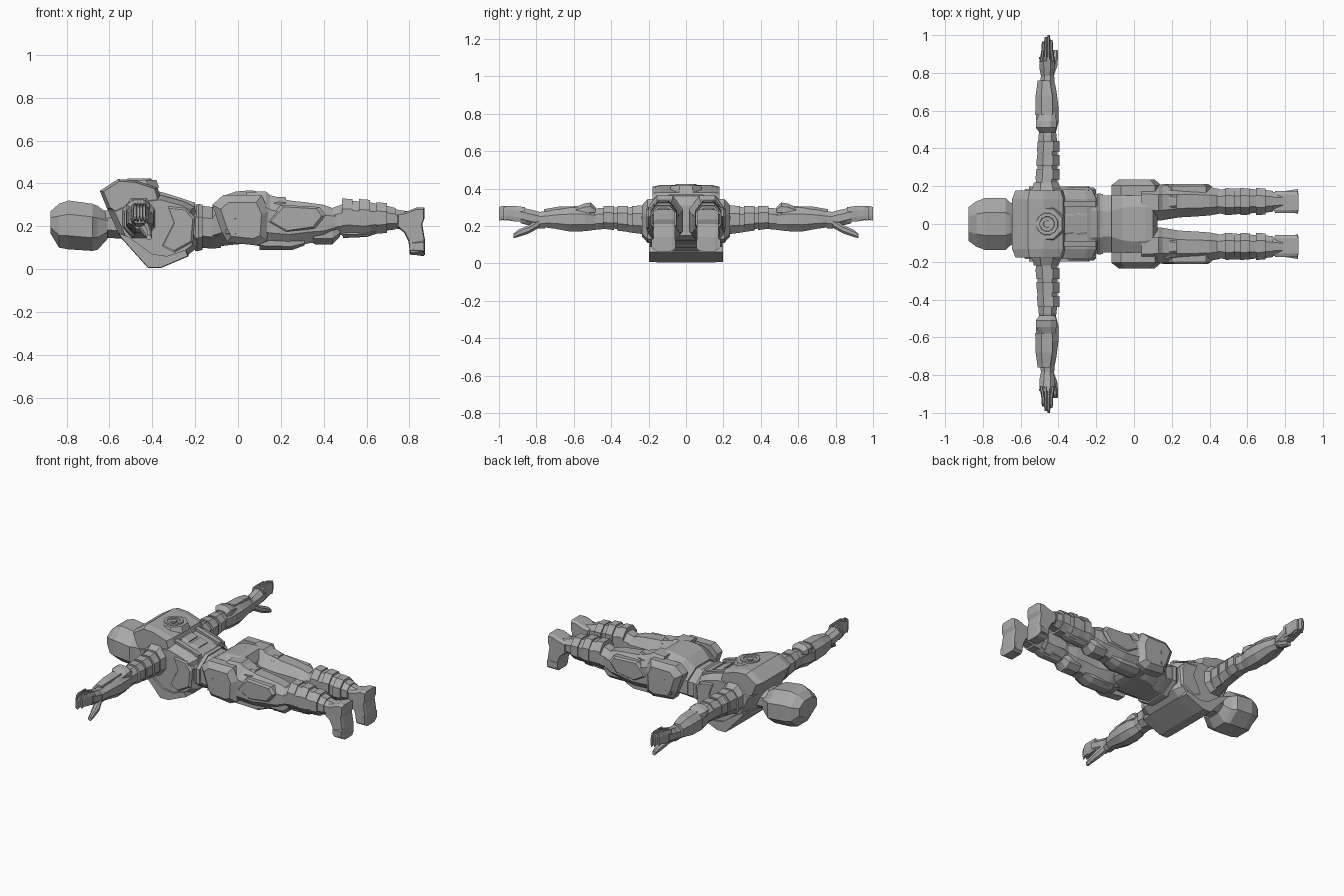
import bpy, bmesh, math

grey = bpy.data.materials.new("armour_grey")
grey.diffuse_color = (0.4, 0.4, 0.4, 1)


def skin(name, rings, mirror=False):
    """Bridge equal-length closed rings, cap both ends, optionally mirror over y."""
    bm = bmesh.new()
    rows = [[bm.verts.new(p) for p in r] for r in rings]
    n = len(rows[0])
    for a, b in zip(rows, rows[1:]):
        for i in range(n):
            j = (i + 1) % n
            bm.faces.new((a[i], a[j], b[j], b[i]))
    bm.faces.new(rows[0])
    bm.faces.new(rows[-1])
    bmesh.ops.recalc_face_normals(bm, faces=bm.faces)
    me = bpy.data.meshes.new(name)
    bm.to_mesh(me)
    bm.free()
    me.materials.append(grey)
    ob = bpy.data.objects.new(name, me)
    bpy.context.collection.objects.link(ob)
    if mirror:
        m = ob.modifiers.new("mirror", 'MIRROR')
        m.use_axis = (False, True, False)
        m.use_mirror_merge = False
    return ob


def loft(name, axis, sections, mirror=False, c=0.28):
    """Chamfered-box sections (t, a0, a1, z0, z1) along x (a = y) or y (a = x)."""
    rings = []
    for t, a0, a1, z0, z1 in sections:
        da, dz = c * (a1 - a0), c * (z1 - z0)
        pts = [(a0 + da, z0), (a1 - da, z0), (a1, z0 + dz), (a1, z1 - dz),
               (a1 - da, z1), (a0 + da, z1), (a0, z1 - dz), (a0, z0 + dz)]
        rings.append([(t, a, z) if axis == 'x' else (a, t, z) for a, z in pts])
    return skin(name, rings, mirror)


def slab(name, profile, layers, mirror=False):
    """Side profile in xz, swept across y through (y, scale) layers."""
    cx = sum(p[0] for p in profile) / len(profile)
    cz = sum(p[1] for p in profile) / len(profile)
    return skin(name, [[(cx + (x - cx) * s, y, cz + (z - cz) * s) for x, z in profile]
                       for y, s in layers], mirror)


def both(w, k=0.72, s=0.84):
    return [(-w, s), (-w * k, 1), (w * k, 1), (w, s)]


# Head and neck
loft("head", 'x', [(-.875, -.09, .09, .165, .27), (-.835, -.12, .12, .10, .305),
                   (-.79, -.137, .137, .092, .32), (-.68, -.137, .137, .085, .305),
                   (-.655, -.115, .115, .09, .295), (-.61, -.09, .09, .14, .26)])
loft("neck", 'x', [(-.66, -.08, .08, .15, .27), (-.52, -.09, .09, .14, .28)])

# Upper back shell, chest and shoulder frame
slab("back_shell", [(-.645, .365), (-.56, .42), (-.48, .415), (-.375, .38), (-.36, .33),
                    (-.42, .26), (-.54, .24), (-.61, .28)], both(.178, .75, .88))
slab("chest", [(-.61, .28), (-.50, .33), (-.36, .345), (-.25, .315), (-.20, .29), (-.19, .10),
               (-.24, .06), (-.36, .012), (-.42, .01), (-.55, .15)], both(.185, .72, .86))
slab("chest_plate", [(-.56, .17), (-.51, .15), (-.40, .07), (-.33, .06), (-.24, .09),
                     (-.23, .06), (-.36, .005), (-.42, .005), (-.55, .15)], both(.198, .66, .97))
slab("side_rib_plate", [(-.36, .10), (-.30, .22), (-.33, .30), (-.24, .29), (-.20, .24),
                        (-.21, .12), (-.30, .07)], [(.14, 1), (.18, 1), (.192, .85)], True)

# Round vent on the back
def ring(r, z, n=8):
    return [(-.46 + r * math.cos(math.tau * (i + .5) / n), r * math.sin(math.tau * (i + .5) / n), z)
            for i in range(n)]
skin("vent_base", [ring(.10, .38), ring(.085, .416)])
skin("vent_ring", [ring(.062, .40, 12), ring(.058, .424, 12), ring(.04, .424, 12), ring(.036, .408, 12)])
skin("vent_core", [ring(.024, .40, 6), ring(.02, .422, 6)])
for i, x in enumerate((-.345, -.275)):
    loft(f"spine_plate_{i}", 'x', [(x - .03, -.07, .07, .27, .355 - i * .02),
                                   (x + .025, -.06, .06, .26, .34 - i * .02)], c=.15)
slab("back_strap", [(-.40, .37), (-.34, .355), (-.20, .31), (-.20, .28), (-.38, .31)],
     [(.09, 1), (.12, 1)], True)

# Waist, belt and pelvis
loft("waist", 'x', [(-.23, -.165, .165, .09, .31), (-.17, -.15, .15, .10, .295),
                    (-.12, -.15, .15, .095, .29), (-.08, -.165, .165, .10, .31)])
loft("belly_band", 'x', [(-.20, -.157, .157, .085, .298), (-.185, -.163, .163, .085, .305),
                         (-.165, -.158, .158, .09, .30)])
loft("pelvis", 'x', [(-.12, -.155, .155, .10, .30), (-.06, -.195, .195, .11, .345),
                     (-.01, -.21, .21, .115, .362), (.06, -.205, .205, .12, .368),
                     (.10, -.19, .19, .13, .36), (.125, -.12, .12, .15, .31)])
slab("hip_plate", [(-.12, .30), (-.07, .345), (.11, .345), (.145, .27), (.135, .13), (.09, .11),
                   (-.05, .125), (-.08, .18)], [(.15, 1), (.205, 1), (.235, .72)], True)
for i, z in enumerate((.175, .245)):
    loft(f"hip_pouch_{i}", 'x', [(-.055, .19, .232, z - .012, z + .012),
                                 (-.01, .20, .237, z - .012, z + .012)], True, .12)

# Legs: thigh, knee and calf with stepped armour
loft("thigh", 'x', [(.04, .02, .215, .12, .36), (.13, .018, .21, .10, .362),
                    (.15, .02, .207, .10, .345), (.24, .035, .205, .10, .32),
                    (.33, .04, .20, .12, .31), (.40, .045, .195, .13, .30),
                    (.455, .055, .185, .16, .28)], True)
loft("thigh_rear_plate", 'x', [(.14, .06, .18, .25, .325), (.19, .06, .18, .25, .337),
                               (.225, .07, .17, .25, .335), (.22, .07, .17, .25, .31)], True)
slab("thigh_side_plate", [(.13, .22), (.20, .30), (.38, .29), (.41, .25), (.36, .19), (.22, .17)],
     [(.16, 1), (.20, 1), (.212, .85)], True)
loft("thigh_front_plate", 'x', [(.10, .06, .18, .09, .16), (.25, .065, .18, .088, .15),
                                (.31, .075, .17, .11, .15)], True)
loft("knee_pad", 'x', [(.33, .07, .17, .135, .21), (.36, .06, .18, .115, .215),
                       (.44, .06, .18, .115, .215), (.475, .075, .165, .15, .21)], True)
loft("calf", 'x', [(.44, .06, .18, .16, .285), (.48, .05, .185, .16, .30),
                   (.52, .05, .187, .158, .318), (.60, .055, .187, .158, .315),
                   (.68, .062, .18, .18, .298), (.73, .07, .17, .19, .28),
                   (.79, .075, .165, .18, .27)], True)
for i, (x, z0, z1) in enumerate(((.485, .155, .33), (.565, .152, .327), (.645, .165, .312))):
    loft(f"calf_band_{i}", 'x', [(x, .047, .19, z0, z1), (x + .05, .05, .188, z0 + .004, z1 - .004)], True)
loft("shin_plate", 'x', [(.49, .08, .16, .145, .20), (.60, .08, .16, .15, .20),
                         (.71, .09, .15, .185, .21)], True)
loft("ankle_cuff", 'x', [(.695, .06, .18, .18, .295), (.735, .065, .175, .185, .285)], True)
slab("foot", [(.74, .26), (.79, .27), (.835, .288), (.87, .288), (.87, .235), (.86, .21), (.865, .18),
              (.872, .14), (.872, .065), (.805, .065), (.795, .13), (.775, .17), (.74, .20)],
     [(.058, .9), (.075, 1), (.155, 1), (.175, .9)], True)
loft("toe_cap", 'x', [(.80, .065, .175, .07, .14), (.868, .055, .185, .06, .15)], True)

# Arms: upper arm, elbow and forearm
loft("shoulder", 'y', [(.12, -.55, -.39, .15, .335), (.18, -.54, -.385, .145, .33),
                       (.22, -.53, -.40, .155, .31)], True)
loft("upper_arm", 'y', [(.18, -.525, -.405, .15, .31), (.30, -.51, -.405, .165, .30),
                        (.40, -.51, -.405, .19, .298), (.47, -.505, -.41, .18, .295),
                        (.52, -.495, -.42, .19, .285)], True)
for i, y in enumerate((.235, .31, .385)):
    loft(f"arm_band_{i}", 'y', [(y, -.522 + i * .004, -.393, .158 + i * .01, .31 - i * .002),
                                (y + .055, -.517 + i * .004, -.395, .165 + i * .01, .306)], True)
loft("elbow_pad", 'y', [(.485, -.50, -.42, .26, .30), (.51, -.52, -.41, .25, .325),
                        (.545, -.52, -.41, .25, .32), (.60, -.49, -.42, .25, .295)], True)
loft("forearm", 'y', [(.48, -.50, -.415, .18, .285), (.54, -.52, -.40, .172, .30),
                      (.62, -.515, -.40, .17, .30), (.70, -.505, -.41, .185, .288),
                      (.775, -.492, -.425, .195, .27)], True)
slab("forearm_guard", [(-.523, .20), (-.523, .27), (-.49, .306), (-.43, .306), (-.43, .25), (-.48, .18)],
     [(.58, 1), (.68, .95), (.76, .7)], True)
loft("wrist_cuff", 'y', [(.755, -.495, -.42, .187, .278), (.785, -.493, -.423, .187, .275)], True)

# Hands: palm, four fingers and thumb
loft("palm", 'y', [(.77, -.49, -.428, .195, .272), (.82, -.50, -.42, .198, .285),
                   (.885, -.502, -.418, .215, .30)], True)
for i, tip in enumerate((.965, .99, 1.0, .975)):
    x = -.491 + i * .0205
    d = -.3 * (x + .457)
    loft(f"finger_{i}", 'y', [(.86, x - .01, x + .01, .222, .300), (.92, x - .0095 + d, x + .0095 + d, .225, .308),
                              (tip - .02, x - .009 + d, x + .009 + d, .235, .308),
                              (tip, x - .006 + d, x + .006 + d, .228, .30)], True)
loft("thumb", 'y', [(.785, -.47, -.425, .19, .24), (.84, -.45, -.405, .16, .205),
                    (.90, -.432, -.402, .14, .178), (.922, -.428, -.404, .135, .158)], True)
